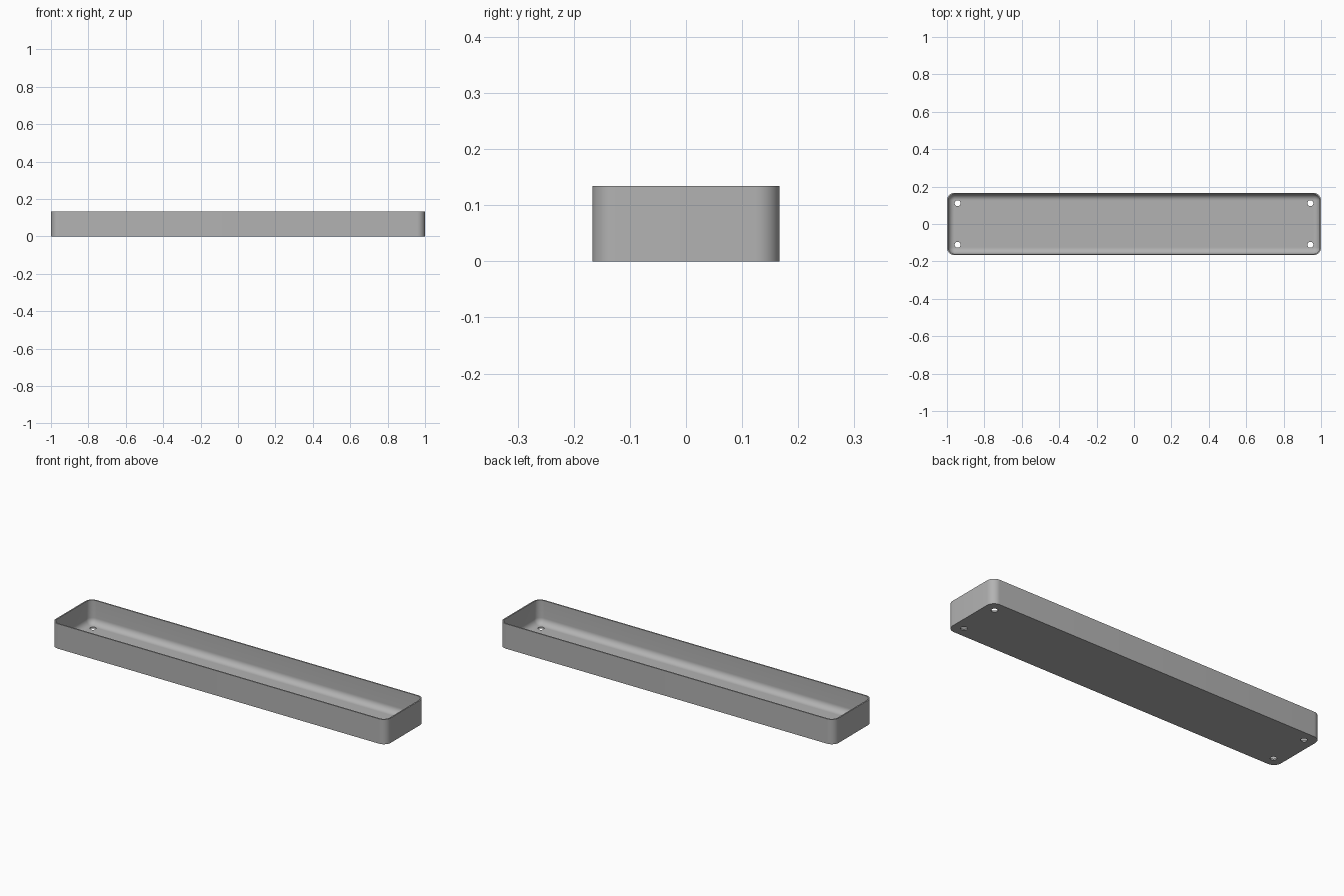
import bpy
import bmesh
from math import sin, cos, pi

if "Cube" in bpy.data.objects:
    bpy.data.objects.remove(bpy.data.objects["Cube"])

HALF_X, HALF_Y, HEIGHT = 1.0, 0.167, 0.134
CORNER, WALL, FLOOR, FILLET = 0.042, 0.007, 0.007, 0.033
STEPS = 10

grey = bpy.data.materials.new("plain_grey")
grey.use_nodes = True
colour = (0.45, 0.45, 0.45, 1)
grey.diffuse_color = colour
grey.node_tree.nodes["Principled BSDF"].inputs["Base Color"].default_value = colour


def rounded_ring(bm, inset, z):
    """Rounded rectangle, shrunk by inset, at height z."""
    radius = CORNER - inset
    verts = []
    for quarter, (sx, sy) in enumerate([(1, 1), (-1, 1), (-1, -1), (1, -1)]):
        for i in range(STEPS + 1):
            a = (quarter + i / STEPS) * pi / 2
            verts.append(bm.verts.new((sx * (HALF_X - CORNER) + radius * cos(a),
                                       sy * (HALF_Y - CORNER) + radius * sin(a), z)))
    return verts


# Tray section: outer wall, rim, inner wall, then the fillet down to the floor
section = [(0, 0), (0, HEIGHT), (WALL, HEIGHT)]
for i in range(STEPS + 1):
    a = i / STEPS * pi / 2
    section.append((WALL + FILLET * (1 - cos(a)), FLOOR + FILLET * (1 - sin(a))))

bm = bmesh.new()
rings = [rounded_ring(bm, inset, z) for inset, z in section]
for low, high in zip(rings, rings[1:]):
    for i in range(len(low)):
        j = (i + 1) % len(low)
        bm.faces.new((low[i], low[j], high[j], high[i]))
bm.faces.new(rings[0][::-1])
bm.faces.new(rings[-1])
bmesh.ops.recalc_face_normals(bm, faces=bm.faces)
mesh = bpy.data.meshes.new("tray")
bm.to_mesh(mesh)
bm.free()
mesh.materials.append(grey)
tray = bpy.data.objects.new("tray", mesh)
bpy.context.collection.objects.link(tray)

# Screw holes through the floor near the corners
for sx in (-1, 1):
    for sy in (-1, 1):
        bpy.ops.mesh.primitive_cylinder_add(vertices=32, radius=0.016, depth=0.06,
                                            location=(sx * 0.943, sy * 0.111, 0))
        cutter = bpy.context.object
        cutter.name = "hole_cutter"
        cutter.data.materials.append(grey)
        cut = tray.modifiers.new("screw_hole", "BOOLEAN")
        cut.operation = "DIFFERENCE"
        cut.solver = "EXACT"
        cut.object = cutter
        bpy.ops.object.select_all(action="DESELECT")
        tray.select_set(True)
        bpy.context.view_layer.objects.active = tray
        bpy.ops.object.modifier_apply(modifier=cut.name)
        bpy.data.objects.remove(cutter)

bpy.ops.object.shade_smooth_by_angle(angle=pi / 6)
